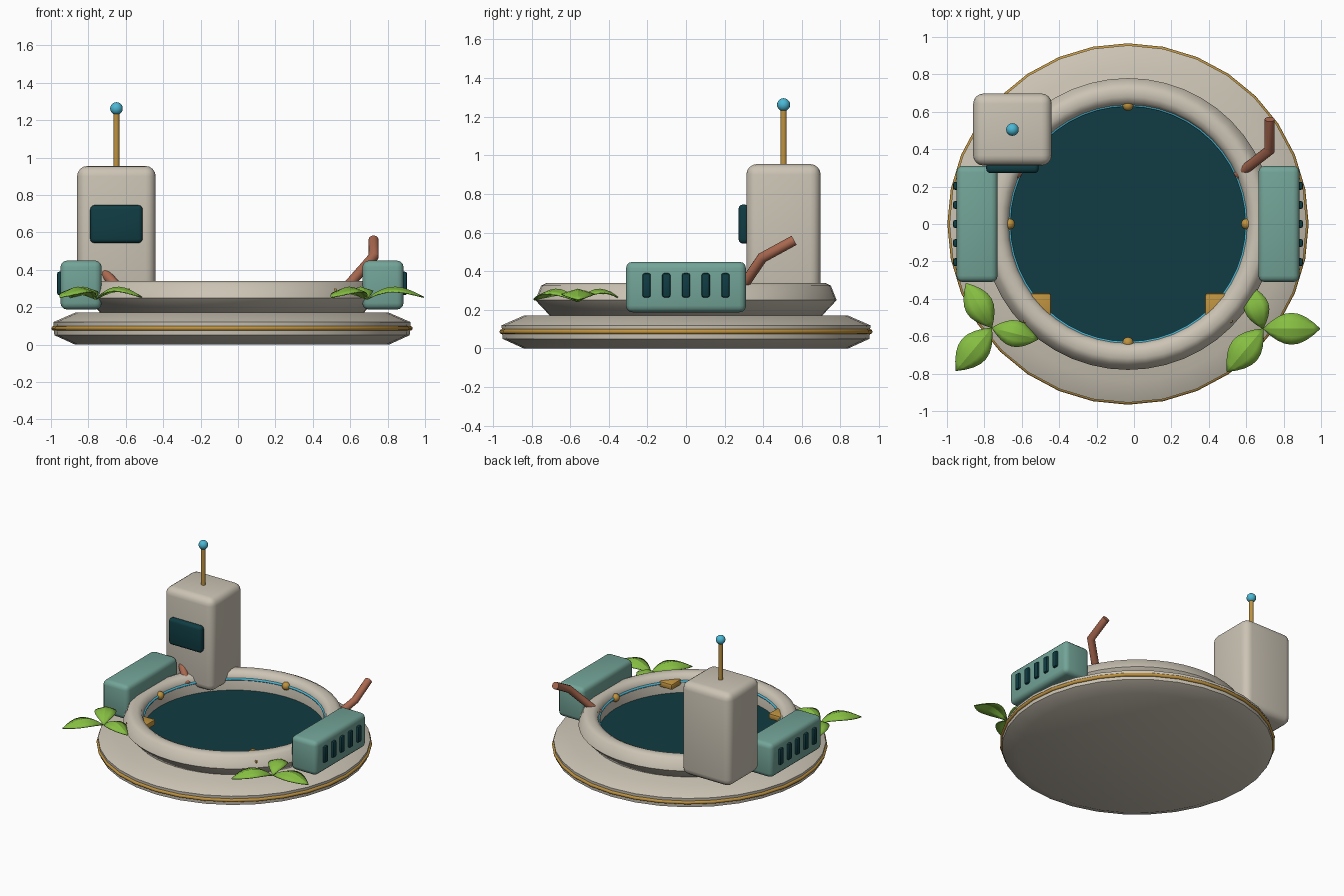
import bpy, bmesh, math
from mathutils import Vector

cube = bpy.data.objects.get("Cube")
if cube:
    bpy.data.objects.remove(cube, do_unlink=True)

CX = -0.032  # axis of the round platform


def material(name, rgb):
    m = bpy.data.materials.new(name)
    m.use_nodes = True
    m.diffuse_color = (*rgb, 1)
    bsdf = next(n for n in m.node_tree.nodes if n.type == 'BSDF_PRINCIPLED')
    bsdf.inputs["Base Color"].default_value = (*rgb, 1)
    bsdf.inputs["Roughness"].default_value = 0.7
    return m


stone = material("warm stone", (0.60, 0.55, 0.46))
sage = material("sage green", (0.17, 0.37, 0.31))
dark = material("dark teal", (0.005, 0.046, 0.056))
gold = material("gold", (0.52, 0.29, 0.05))
copper = material("copper", (0.40, 0.14, 0.08))
cyan = material("cyan glow", (0.07, 0.48, 0.66))
green = material("leaf green", (0.24, 0.52, 0.055))


def finish(bm, name, mat, angle=35):
    bmesh.ops.recalc_face_normals(bm, faces=bm.faces)
    mesh = bpy.data.meshes.new(name)
    bm.to_mesh(mesh)
    bm.free()
    mesh.materials.append(mat)
    ob = bpy.data.objects.new(name, mesh)
    bpy.context.collection.objects.link(ob)
    bpy.ops.object.select_all(action='DESELECT')
    ob.select_set(True)
    bpy.context.view_layer.objects.active = ob
    bpy.ops.object.shade_smooth_by_angle(angle=math.radians(angle))
    return ob


def lathe(name, profile, mat, steps=32, closed=False, angle=35):
    """Turn a (radius, z) profile around the platform axis."""
    bm = bmesh.new()
    verts = [bm.verts.new((CX, -r, z)) for r, z in profile]
    pairs = list(zip(verts, verts[1:] + verts[:1]))
    edges = [bm.edges.new(p) for p in (pairs if closed else pairs[:-1])]
    bmesh.ops.spin(bm, geom=verts + edges, cent=(CX, 0, 0), axis=(0, 0, 1),
                   angle=math.tau, steps=steps, use_duplicate=False)
    bmesh.ops.remove_doubles(bm, verts=bm.verts, dist=0.0005)
    return finish(bm, name, mat, angle)


def hoop(name, radius, z, thick, mat, steps):
    ring = [math.tau * i / 8 for i in range(8)]
    profile = [(radius + thick * math.cos(a), z + thick * math.sin(a)) for a in ring]
    return lathe(name, profile, mat, steps, closed=True, angle=60)


def box(name, center, size, bevel, mat, segments=3):
    bm = bmesh.new()
    bmesh.ops.create_cube(bm, size=1)
    bmesh.ops.scale(bm, vec=size, verts=bm.verts)
    bmesh.ops.translate(bm, vec=center, verts=bm.verts)
    bmesh.ops.bevel(bm, geom=bm.edges[:], offset=bevel, segments=segments,
                    profile=0.5, affect='EDGES')
    return finish(bm, name, mat, 40)


def ball(name, center, radius, mat):
    bm = bmesh.new()
    bmesh.ops.create_uvsphere(bm, u_segments=16, v_segments=10, radius=radius)
    bmesh.ops.translate(bm, vec=center, verts=bm.verts)
    return finish(bm, name, mat, 60)


def tube(name, points, radius, mat, sides=12):
    """Sweep a round section along a path, mitred at the bends."""
    pts = [Vector(p) for p in points]
    dirs = [(b - a).normalized() for a, b in zip(pts, pts[1:])]
    side = dirs[0].orthogonal().normalized()
    up = dirs[0].cross(side)
    section = [side * math.cos(math.tau * i / sides) * radius +
               up * math.sin(math.tau * i / sides) * radius for i in range(sides)]
    bm = bmesh.new()
    rings = []
    for i, p in enumerate(pts):
        d_in = dirs[max(i - 1, 0)]
        d_out = dirs[min(i, len(dirs) - 1)]
        plane = (d_in + d_out).normalized()
        section = [s - d_in * (s.dot(plane) / d_in.dot(plane)) for s in section]
        rings.append([bm.verts.new(p + s) for s in section])
        section = [s - d_out * s.dot(d_out) for s in section]
    for a, b in zip(rings, rings[1:]):
        for i in range(sides):
            j = (i + 1) % sides
            bm.faces.new((a[i], a[j], b[j], b[i]))
    bm.faces.new(rings[0])
    bm.faces.new(rings[-1])
    return finish(bm, name, mat, 50)


def leaf(name, root, heading, length):
    """Arched, pointed leaf with a raised midrib."""
    bm = bmesh.new()
    n, half = 8, 0.28 * length
    c, s = math.cos(math.radians(heading)), math.sin(math.radians(heading))
    rows = []
    for i in range(n + 1):
        t = i / n
        w = half * math.sin(math.pi * t) ** 0.9 if 0 < i < n else 0.002
        z = root[2] + 0.06 * math.sin(math.pi * t ** 0.9) + 0.01 * t
        row = []
        for k in (-1, -0.5, 0, 0.5, 1):
            x, y = t * length, k * w
            row.append(bm.verts.new((root[0] + x * c - y * s, root[1] + x * s + y * c,
                                     z - 0.3 * abs(k) * w)))
        rows.append(row)
    for a, b in zip(rows, rows[1:]):
        for k in range(4):
            bm.faces.new((a[k], a[k + 1], b[k + 1], b[k]))
    ob = finish(bm, name, green, 25)
    mod = ob.modifiers.new("thickness", 'SOLIDIFY')
    mod.thickness = 0.006
    return ob


# Platform, rim band, raised ring and sunken pool
lathe("platform_base", [(0, 0), (0.84, 0), (0.95, 0.05), (0.955, 0.12),
                        (0.84, 0.17), (0, 0.17)], stone)
hoop("platform_trim", 0.953, 0.087, 0.013, gold, 32)
lathe("raised_ring", [(0.70, 0.165), (0.78, 0.25), (0.75, 0.325), (0.72, 0.34),
                      (0.68, 0.34), (0.65, 0.325), (0.636, 0.29), (0.636, 0.165)],
      stone, steps=48, closed=True, angle=60)
lathe("pool_surface", [(0, 0.20), (0.638, 0.20), (0.638, 0.165), (0, 0.165)], dark, steps=48)
hoop("glow_ring", 0.636, 0.285, 0.009, cyan, 48)

# Gold studs and blocks set in the ring
for i in range(4):
    a = math.pi / 2 * i
    ball(f"ring_stud_{i + 1}", (CX + 0.635 * math.cos(a), 0.635 * math.sin(a), 0.285), 0.03, gold)

# Mirrored parts: blocks, pods with vents, bent pipes
for side, label in ((1, "left"), (-1, "right")):
    def mx(x):
        return CX + side * x
    box(f"{label}_gold_block", (mx(0.487), -0.45, 0.28), (0.15, 0.16, 0.045), 0.012, gold, 2)
    box(f"{label}_pod", (mx(0.807), 0, 0.318), (0.22, 0.622, 0.262), 0.035, sage)
    for i in range(5):
        box(f"{label}_pod_vent_{i + 1}", (mx(0.918), (i - 2) * 0.102, 0.327),
            (0.034, 0.042, 0.125), 0.01, dark, 2)
    tube(f"{label}_pipe", [(mx(0.59), 0.265, 0.28), (mx(0.757), 0.395, 0.47),
                           (mx(0.757), 0.56, 0.56)], 0.027, copper)

# Console tower with screen and antenna
box("tower", (-0.65, 0.505, 0.595), (0.42, 0.385, 0.72), 0.055, stone, 4)
box("tower_screen", (-0.65, 0.30, 0.644), (0.28, 0.056, 0.202), 0.022, dark)
tube("antenna_rod", [(-0.65, 0.505, 0.93), (-0.65, 0.505, 1.25)], 0.016, gold)
ball("antenna_tip", (-0.65, 0.505, 1.262), 0.034, cyan)

# Leaf clusters
clusters = {"left": ((0.69, -0.56, 0.245), ((0, 0.305), (107, 0.24), (230, 0.30))),
            "right": ((-0.76, -0.555, 0.245), ((-14, 0.255), (120, 0.275), (230, 0.30)))}
for label, (root, leaves) in clusters.items():
    for i, (heading, length) in enumerate(leaves):
        leaf(f"{label}_leaf_{i + 1}", root, heading, length)
